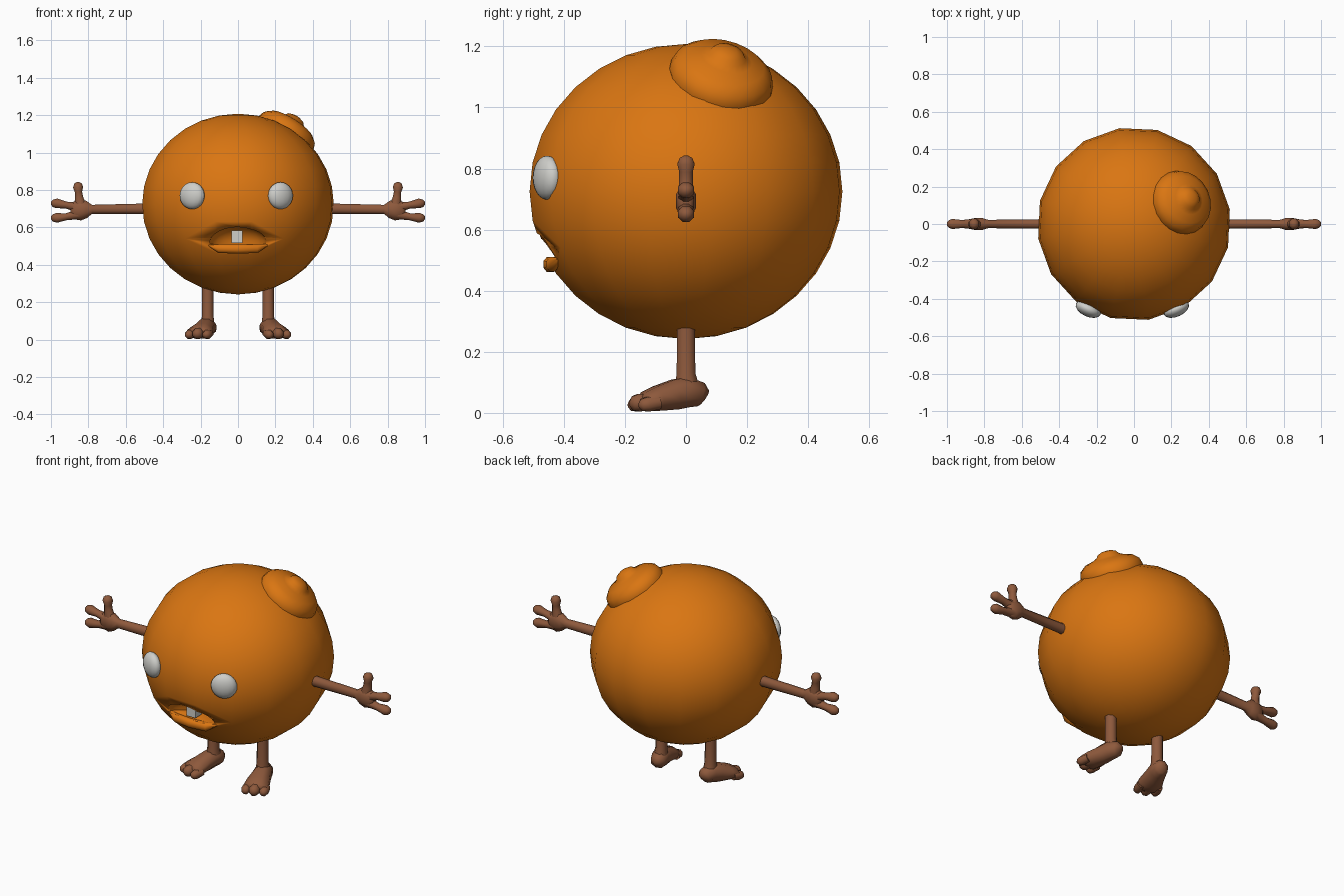
import bpy, bmesh, math
from mathutils import Vector, Matrix

if "Cube" in bpy.data.objects:
    bpy.data.objects.remove(bpy.data.objects["Cube"])


def material(name, rgb):
    m = bpy.data.materials.new(name)
    m.use_nodes = True
    m.diffuse_color = (*rgb, 1)
    m.node_tree.nodes["Principled BSDF"].inputs["Base Color"].default_value = (*rgb, 1)
    return m


ORANGE = material("orange skin", (0.70, 0.18, 0.006))
BROWN = material("brown limbs", (0.27, 0.10, 0.045))
WHITE = material("white", (0.62, 0.62, 0.59))


def finish(name, bm, mat, angle=60):
    """Turn a bmesh into a smooth shaded object."""
    bmesh.ops.recalc_face_normals(bm, faces=bm.faces[:])
    mesh = bpy.data.meshes.new(name)
    bm.to_mesh(mesh)
    bm.free()
    mesh.materials.append(mat)
    ob = bpy.data.objects.new(name, mesh)
    bpy.context.collection.objects.link(ob)
    bpy.ops.object.select_all(action="DESELECT")
    bpy.context.view_layer.objects.active = ob
    ob.select_set(True)
    bpy.ops.object.shade_smooth_by_angle(angle=math.radians(angle))
    return ob


def ellipsoid(center, radii, turn=0.0, segs=16, rings=12):
    bm = bmesh.new()
    bmesh.ops.create_uvsphere(bm, u_segments=segs, v_segments=rings, radius=1)
    bm.transform(Matrix.Translation(center) @ Matrix.Rotation(turn, 4, "Z")
                 @ Matrix.Diagonal((*radii, 1)))
    return bm


def tube(bm, side, rings, sides=8):
    """Loft elliptical rings (position, half width along side, half height)."""
    side = Vector(side).normalized()
    pts = [Vector(r[0]) for r in rings]
    loops = []
    for i, (_, w, h) in enumerate(rings):
        t = pts[min(i + 1, len(pts) - 1)] - pts[max(i - 1, 0)]
        up = t.cross(side).normalized()
        angles = [math.tau * (k + 0.5) / sides for k in range(sides)]
        loops.append([bm.verts.new(pts[i] + side * w * math.cos(a) + up * h * math.sin(a))
                      for a in angles])
    for a, b in zip(loops, loops[1:]):
        for k in range(sides):
            n = (k + 1) % sides
            bm.faces.new((a[k], a[n], b[n], b[k]))
    bm.faces.new(loops[0])
    bm.faces.new(loops[-1])


def mirrored(ob):
    ob.modifiers.new("mirror", "MIRROR")
    return ob


# Round body with a half-dome mouth cut into the front
body = finish("body", ellipsoid((0, 0, 0.725), (0.518, 0.518, 0.483),
                                math.radians(8.6), 16, 16), ORANGE)
bm = ellipsoid((0, -0.45, 0.51), (0.155, 0.10, 0.10), 0, 24, 16)
bmesh.ops.bisect_plane(bm, geom=bm.verts[:] + bm.edges[:] + bm.faces[:],
                       plane_co=(0, 0, 0.51), plane_no=(0, 0, -1), clear_outer=True)
bmesh.ops.holes_fill(bm, edges=[e for e in bm.edges if e.is_boundary])
cutter = finish("mouth_cutter", bm, ORANGE)
cutter.hide_render = True
cut = body.modifiers.new("mouth", "BOOLEAN")
cut.operation = "DIFFERENCE"
cut.object = cutter
cut.solver = "EXACT"
bpy.context.view_layer.objects.active = body
bpy.ops.object.modifier_apply(modifier="mouth")
bpy.data.objects.remove(cutter)

# Lower lip and single tooth
bm = bmesh.new()
tube(bm, (0, 0, 1), [((-0.155, -0.415, 0.505), 0.006, 0.01),
                     ((-0.10, -0.437, 0.487), 0.026, 0.022),
                     ((0, -0.447, 0.486), 0.027, 0.022),
                     ((0.10, -0.437, 0.487), 0.026, 0.022),
                     ((0.155, -0.415, 0.505), 0.006, 0.01)])
finish("lower_lip", bm, ORANGE)
bm = bmesh.new()
bmesh.ops.create_cube(bm, size=1, matrix=Matrix.Translation((-0.005, -0.405, 0.55))
                      @ Matrix.Diagonal((0.058, 0.06, 0.066, 1)))
finish("tooth", bm, WHITE, 30)

# Flattened eyes turned outward with the body
for name, x, turn in (("right_eye", -0.245, -25), ("left_eye", 0.227, 25)):
    finish(name, ellipsoid((x, -0.455, 0.77), (0.072, 0.04, 0.072),
                           math.radians(turn)), WHITE)

# Lathed lump on the head with a small knob on top
bm = bmesh.new()
profile = [(0.165, -0.07), (0.174, -0.02), (0.163, 0.015), (0.13, 0.043), (0.085, 0.055),
           (0.062, 0.066), (0.05, 0.082), (0.025, 0.092), (0, 0.094)]
verts = [bm.verts.new((r, 0, z)) for r, z in profile]
edges = [bm.edges.new(p) for p in zip(verts, verts[1:])]
bmesh.ops.spin(bm, geom=verts + edges, axis=(0, 0, 1), cent=(0, 0, 0),
               angle=math.tau, steps=20, use_duplicate=False)
bmesh.ops.remove_doubles(bm, verts=bm.verts[:], dist=0.0005)
tilt = Vector((0.53, 0.24, 0.83)).to_track_quat("Z", "Y").to_matrix().to_4x4()
bm.transform(Matrix.Translation((0.265, 0.12, 1.115)) @ tilt)
finish("head_lump", bm, ORANGE)

# Arms with a palm, an upright thumb and two fingers
bm = bmesh.new()
Y = (0, 1, 0)
tube(bm, Y, [((0.47, 0, 0.70), 0.028, 0.031), ((0.78, 0, 0.697), 0.024, 0.026),
             ((0.81, 0, 0.697), 0.034, 0.05), ((0.845, 0, 0.693), 0.035, 0.06),
             ((0.88, 0, 0.69), 0.028, 0.05), ((0.895, 0, 0.69), 0.015, 0.03)])
tube(bm, Y, [((0.84, 0, 0.70), 0.03, 0.04), ((0.85, 0, 0.76), 0.024, 0.024),
             ((0.853, 0, 0.79), 0.024, 0.021), ((0.855, 0, 0.815), 0.031, 0.029),
             ((0.855, 0, 0.835), 0.022, 0.022), ((0.855, 0, 0.842), 0.008, 0.008)])
for z0, z1, z2 in ((0.705, 0.72, 0.729), (0.67, 0.657, 0.651)):
    tube(bm, Y, [((0.85, 0, z0), 0.03, 0.028), ((0.92, 0, z1), 0.023, 0.02),
                 ((0.97, 0, z2), 0.029, 0.028), ((0.99, 0, z2), 0.022, 0.021),
                 ((1.0, 0, z2), 0.008, 0.008)])
mirrored(finish("arms", bm, BROWN))

# Legs with splayed feet and three toes
bm = bmesh.new()
tube(bm, (1, 0, 0), [((0.162, 0, 0.29), 0.032, 0.032), ((0.162, 0, 0.13), 0.033, 0.033),
                     ((0.162, 0.005, 0.06), 0.042, 0.05)])
heel, ahead = Vector((0.148, 0.06, 0)), Vector((0.30, -0.95, 0)).normalized()
across = Vector((-ahead.y, ahead.x, 0))
tube(bm, across, [(heel + ahead * d + Vector((0, 0, z)), w, h) for d, z, w, h in (
    (0, 0.05, 0.022, 0.028), (0.015, 0.06, 0.042, 0.043), (0.06, 0.068, 0.05, 0.054),
    (0.10, 0.06, 0.055, 0.053), (0.16, 0.047, 0.068, 0.044), (0.20, 0.037, 0.072, 0.035),
    (0.215, 0.033, 0.062, 0.022))])
for offset, reach, size in ((-0.05, 0.235, 0.026), (0, 0.245, 0.031), (0.05, 0.23, 0.026)):
    base = heel + across * offset
    tube(bm, across, [(base + ahead * (reach + d) + Vector((0, 0, size + z)), size * s, size * s)
                      for d, z, s in ((-0.06, 0.008, 0.9), (-0.02, 0.002, 1),
                                      (0, 0, 0.8), (0.01, 0, 0.3))])
mirrored(finish("legs", bm, BROWN))
